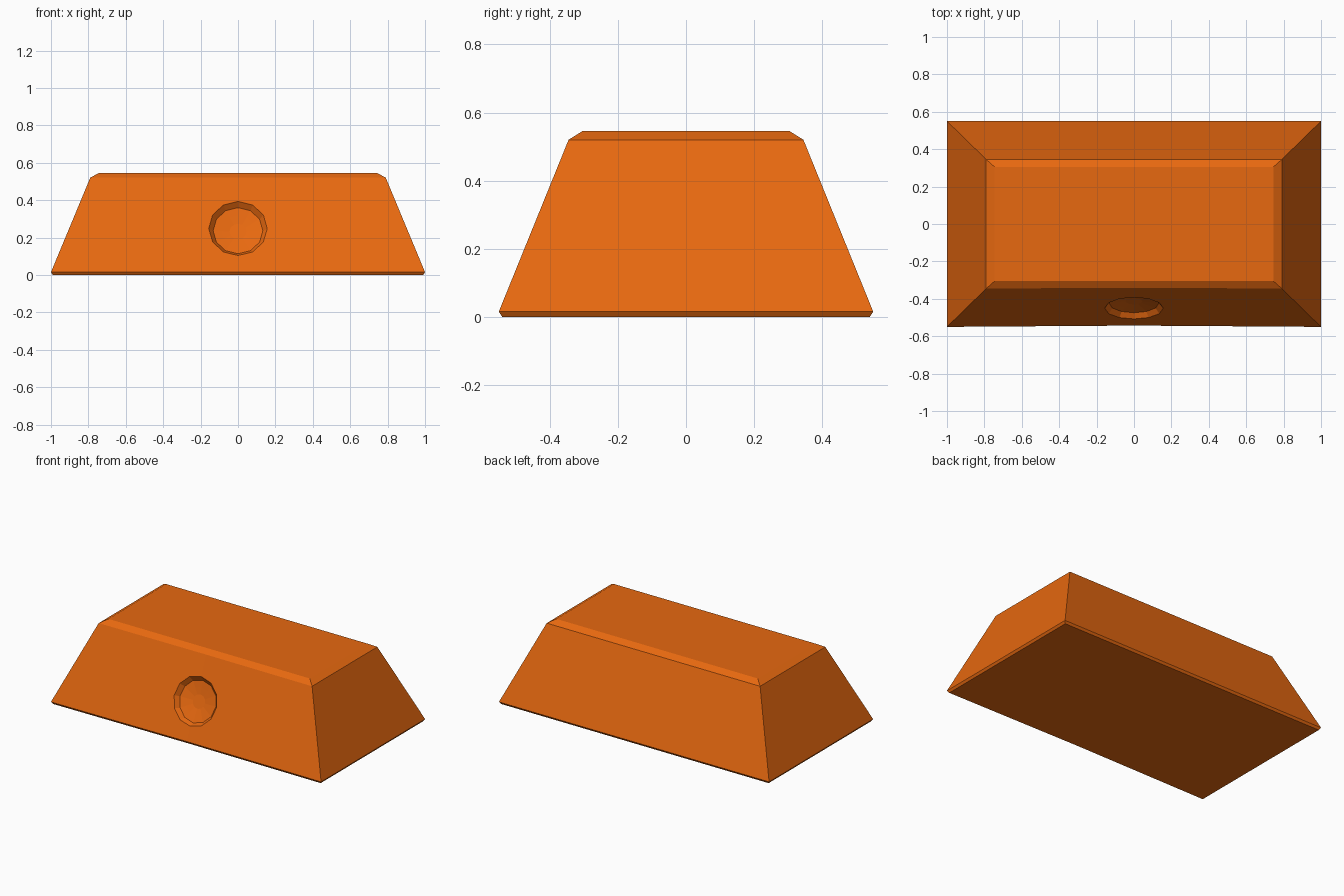
import bpy, bmesh
from math import sin, cos, pi, atan2
from mathutils import Matrix, Vector

if "Cube" in bpy.data.objects:
    bpy.data.objects.remove(bpy.data.objects["Cube"])


def loft(name, rings):
    """Closed solid from stacked rings of equal point count."""
    bm = bmesh.new()
    loops = [[bm.verts.new(p) for p in r] for r in rings]
    n = len(loops[0])
    for a, b in zip(loops, loops[1:]):
        for i in range(n):
            j = (i + 1) % n
            bm.faces.new((a[i], a[j], b[j], b[i]))
    bm.faces.new(loops[0][::-1])
    bm.faces.new(loops[-1])
    bmesh.ops.recalc_face_normals(bm, faces=bm.faces)
    me = bpy.data.meshes.new(name)
    bm.to_mesh(me)
    bm.free()
    ob = bpy.data.objects.new(name, me)
    bpy.context.collection.objects.link(ob)
    return ob


# Tapered bar: (half width, half depth, height), front slightly hollow in the middle
levels = [(0.99, 0.54, 0), (1.0, 0.55, 0.015), (0.79, 0.345, 0.52), (0.745, 0.305, 0.545)]
hollow = [0.007, 0.007, 0.004, 0]
bar = loft("bar", [[(-x, -y, z), (0, -y + h, z), (x, -y, z), (x, y, z), (-x, y, z)]
                   for (x, y, z), h in zip(levels, hollow)])

# Round 12-sided recess in the sloping front face: (radius, depth)
steps = [(0.164, -0.012), (0.155, 0), (0.133, 0.027), (0.09, 0.033), (0.045, 0.039)]
cutter = loft("recess_cutter", [[(r * cos(i * pi / 6), r * sin(i * pi / 6), -d) for i in range(12)]
                                for r, d in steps])
tilt = pi / 2 - atan2(0.208, 0.505)
cutter.matrix_world = Matrix.Translation(Vector((0, -0.449, 0.247))) @ Matrix.Rotation(tilt, 4, 'X')
cutter.hide_render = True
cutter.hide_set(True)

cut = bar.modifiers.new("recess", 'BOOLEAN')
cut.operation = 'DIFFERENCE'
cut.solver = 'EXACT'
cut.object = cutter

# Orange finish
mat = bpy.data.materials.new("orange_metal")
mat.diffuse_color = (0.8, 0.14, 0.005, 1)
mat.use_nodes = True
mat.node_tree.nodes["Principled BSDF"].inputs["Base Color"].default_value = mat.diffuse_color
bar.data.materials.append(mat)
cutter.data.materials.append(mat)
